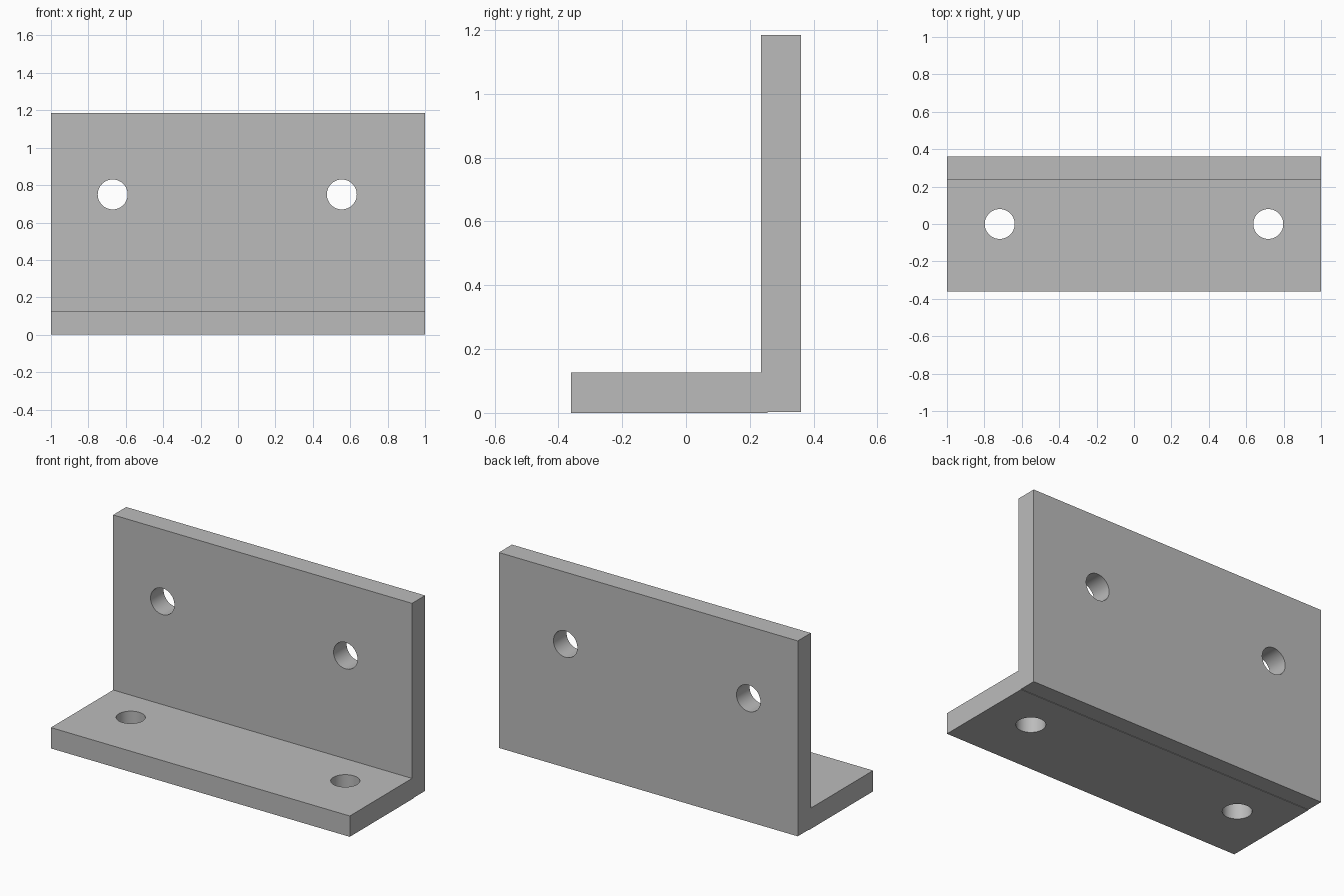
import bpy
import math
from mathutils import Vector

cube = bpy.data.objects.get("Cube")
if cube:
    bpy.data.objects.remove(cube, do_unlink=True)

GREY = (0.5, 0.5, 0.5, 1.0)
metal = bpy.data.materials.new("plain grey metal")
metal.use_nodes = True
metal.diffuse_color = GREY
metal.node_tree.nodes["Principled BSDF"].inputs["Base Color"].default_value = GREY


def plate(name, low, high):
    """Box between two opposite corners."""
    low, high = Vector(low), Vector(high)
    bpy.ops.mesh.primitive_cube_add(size=1, location=(low + high) / 2)
    obj = bpy.context.object
    obj.name = name
    obj.scale = high - low
    bpy.ops.object.transform_apply(location=True, rotation=False, scale=True)
    obj.data.materials.append(metal)
    return obj


def boolean(obj, other, operation):
    """Apply a boolean and remove the helper object."""
    mod = obj.modifiers.new(operation, 'BOOLEAN')
    mod.operation = operation
    mod.solver = 'EXACT'
    mod.object = other
    bpy.context.view_layer.objects.active = obj
    bpy.ops.object.modifier_apply(modifier=mod.name)
    bpy.data.objects.remove(other, do_unlink=True)


def drill(obj, location, tilt=0.0):
    """Cut a round bolt hole through a plate."""
    bpy.ops.mesh.primitive_cylinder_add(vertices=48, radius=0.08, depth=0.4,
                                        location=location, rotation=(tilt, 0, 0))
    cutter = bpy.context.object
    cutter.hide_render = True
    cutter.data.materials.append(metal)
    boolean(obj, cutter, 'DIFFERENCE')


# Two overlapping plates; the upright sits a hair above the base underside
bracket = plate("angle_bracket", (-1, -0.36, 0), (1, 0.255, 0.126))
upright = plate("upright_plate", (-1, 0.235, 0.003), (1, 0.36, 1.185))
boolean(bracket, upright, 'UNION')

# Bolt holes in the base, then in the upright
for x in (-0.718, 0.718):
    drill(bracket, (x, 0, 0.06))
for x in (-0.67, 0.555):
    drill(bracket, (x, 0.3, 0.75), math.pi / 2)

# Smooth hole walls, crisp plate edges
bpy.ops.object.select_all(action='DESELECT')
bracket.select_set(True)
bpy.context.view_layer.objects.active = bracket
bpy.ops.object.shade_smooth_by_angle(angle=math.radians(30))
